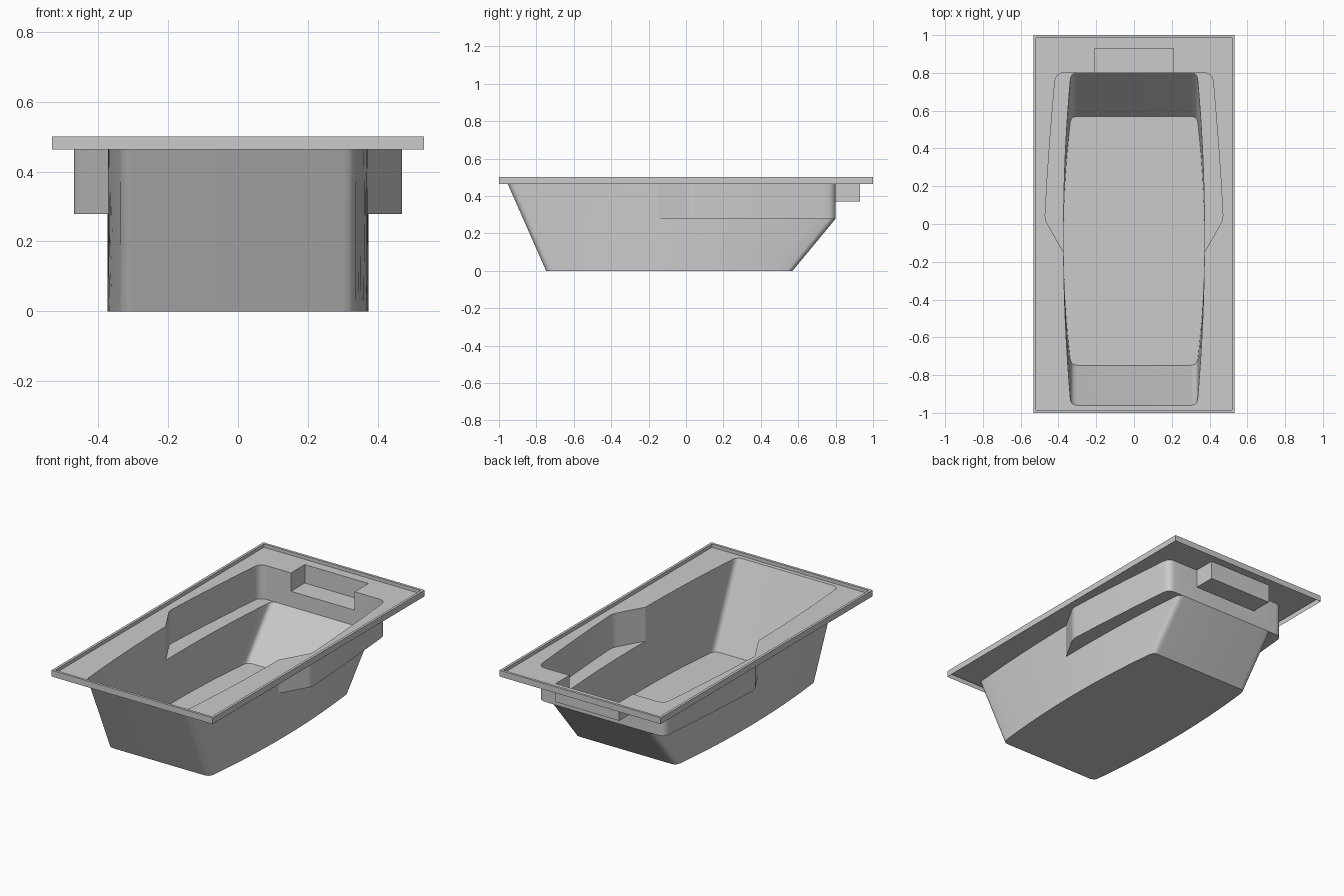
import bpy, bmesh, math
from mathutils import Vector

if "Cube" in bpy.data.objects:
    bpy.data.objects.remove(bpy.data.objects["Cube"])

grey = bpy.data.materials.new("light_grey_acrylic")
grey.use_nodes = True
colour = (0.6, 0.6, 0.6, 1)
grey.diffuse_color = colour
grey.node_tree.nodes["Principled BSDF"].inputs["Base Color"].default_value = colour

DECK, TOP, SKIRT = 0.48, 0.50, 0.463     # rim heights
LEDGE, BACK, SPLIT = 0.278, 0.80, -0.15  # armrest height, back wall, armrest start
SEG = 6                                  # segments per rounded corner


def bend(a, corner, b):
    """Rounded corner from a to b."""
    a, corner, b = Vector(a), Vector(corner), Vector(b)
    ts = [i / SEG for i in range(SEG + 1)]
    return [a * (1 - t) ** 2 + corner * 2 * t * (1 - t) + b * t * t for t in ts]


def spread(start, end, n):
    """n values strictly between start and end."""
    return [start + (end - start) * (i + 1) / (n + 1) for i in range(n)]


def tub_half(y0, y1):
    """Left half of the bowed tub outline, front to back; also the index of SPLIT."""
    mid, half, r = (y0 + y1) / 2, (y1 - y0) / 2, 0.035

    def wide(y):
        return 0.373 - 0.039 * ((y - mid) / half) ** 2
    front = bend((wide(y0) - r, y0), (wide(y0), y0), (wide(y0 + r), y0 + r))
    back = bend((wide(y1 - r), y1 - r), (wide(y1), y1), (wide(y1) - r, y1))
    ys = spread(y0 + r, SPLIT, 8) + [SPLIT] + spread(SPLIT, y1 - r, SEG + 4)
    return front + [Vector((wide(y), y)) for y in ys] + back, len(front) + 8


def with_armrest(half, split):
    """Swap the rear part of a tub outline for the wider armrest outline."""
    elbow = bend((0.458, 0.0), (0.471, 0.023), (0.47, 0.05))
    ys = spread(0.05, 0.75, 3)
    side = [Vector((0.47 - 0.05 * ((y - 0.05) / 0.7) ** 1.2, y)) for y in ys]
    corner = bend((0.42, 0.75), (0.415, BACK), (0.37, BACK))
    return half[:split + 1] + elbow + side + corner


def ring(half, z):
    """Full closed outline at height z."""
    right = [(-p.x, p.y, z) for p in reversed(half)]
    return [(p.x, p.y, z) for p in half] + right


def rect(x, y, z):
    return [(x, -y, z), (x, y, z), (-x, y, z), (-x, -y, z)]


def add_face(bm, points):
    unique = list(dict.fromkeys(tuple(round(c, 5) for c in p) for p in points))
    if len(unique) > 2:
        bm.faces.new([bm.verts.new(p) for p in unique])


def bridge(bm, low, high, skip=()):
    n = len(low)
    for i in range(n):
        if i not in skip:
            j = (i + 1) % n
            add_face(bm, [low[i], low[j], high[j], high[i]])


def finish(bm, name):
    bmesh.ops.remove_doubles(bm, verts=bm.verts, dist=0.0002)
    bmesh.ops.recalc_face_normals(bm, faces=bm.faces)
    mesh = bpy.data.meshes.new(name)
    bm.to_mesh(mesh)
    bm.free()
    for poly in mesh.polygons:
        poly.use_smooth = True
    mesh.set_sharp_from_angle(angle=math.radians(28))
    mesh.materials.append(grey)
    obj = bpy.data.objects.new(name, mesh)
    bpy.context.collection.objects.link(obj)


# Outlines: floor, armrest level, deck level
front_floor, front_deck = -0.748, -0.96
front_mid = front_floor + (front_deck - front_floor) * LEDGE / DECK
floor_half, split = tub_half(front_floor, 0.57)
mid_half, _ = tub_half(front_mid, BACK)
deck_half, _ = tub_half(front_deck, BACK)
floor, mid = ring(floor_half, 0), ring(mid_half, LEDGE)
ledge = ring(with_armrest(mid_half, split), LEDGE)
brim = ring(with_armrest(deck_half, split), DECK)
rear = len(floor_half) - 1               # index of the rear straight edge

# Shelf recess in the back wall
SX, SY, SZ = 0.21, 0.93, 0.37
mouth = [(SX, BACK, DECK), (SX, BACK, SZ), (-SX, BACK, SZ), (-SX, BACK, DECK)]
deep = [(x, SY, z) for x, _, z in mouth]

# Basin: floor, sloped walls, armrests, upper walls, notched back wall
bm = bmesh.new()
add_face(bm, floor)
bridge(bm, floor, mid)
bridge(bm, mid, ledge, skip=(rear,))
bridge(bm, ledge, brim, skip=(rear,))
add_face(bm, [ledge[rear], brim[rear]] + mouth + [brim[rear + 1], ledge[rear + 1]])
finish(bm, "basin")

# Shelf recess: sides, bottom and back
bm = bmesh.new()
for i in range(3):
    add_face(bm, [mouth[i], mouth[i + 1], deep[i + 1], deep[i]])
add_face(bm, deep)
finish(bm, "shelf_recess")

# Flat deck with the basin and shelf cut out
bm = bmesh.new()
hole = brim[:rear + 1] + [mouth[0], deep[0], deep[3], mouth[3]] + brim[rear + 1:]
for outline in (rect(0.518, 0.985, DECK), hole):
    verts = [bm.verts.new(p) for p in outline]
    for a, b in zip(verts, verts[1:] + verts[:1]):
        bm.edges.new((a, b))
bmesh.ops.triangle_fill(bm, use_beauty=True, edges=bm.edges, normal=(0, 0, 1))
finish(bm, "deck")

# Raised lip: outer skirt, top strip, inner step
bm = bmesh.new()
loops = [rect(0.533, 1, SKIRT), rect(0.533, 1, TOP),
         rect(0.518, 0.985, TOP), rect(0.518, 0.985, DECK)]
for low, high in zip(loops, loops[1:]):
    bridge(bm, low, high)
finish(bm, "raised_lip")
